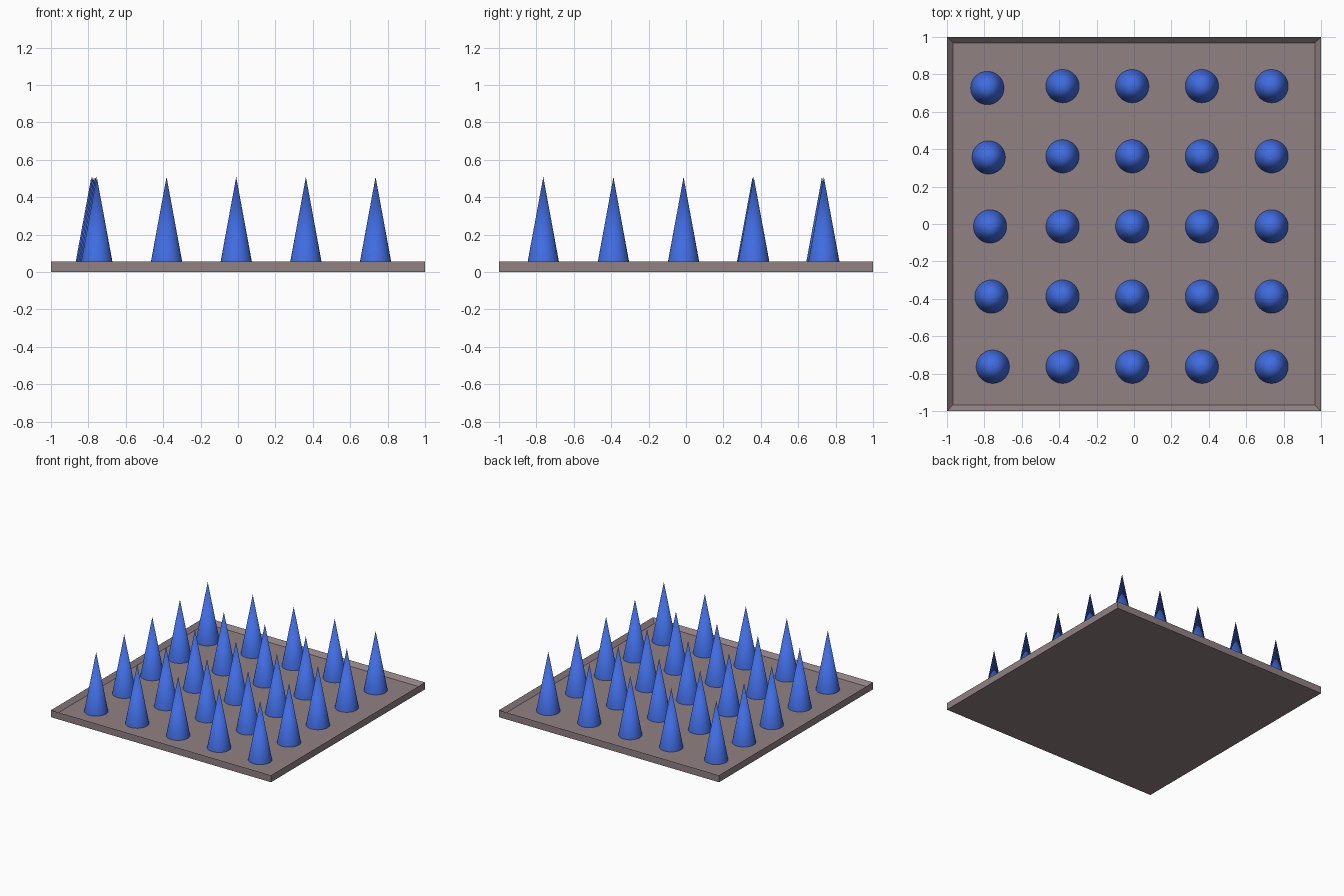
import bpy, bmesh, math

if "Cube" in bpy.data.objects:
    bpy.data.objects.remove(bpy.data.objects["Cube"])


def material(name, color):
    m = bpy.data.materials.new(name)
    m.diffuse_color = (*color, 1)
    m.use_nodes = True
    m.node_tree.nodes["Principled BSDF"].inputs["Base Color"].default_value = m.diffuse_color
    return m


blue = material("blue", (0.05, 0.15, 0.75))
taupe = material("taupe", (0.28, 0.22, 0.225))

RIM_Z, FLOOR_Z, TIP_Z = 0.057, 0.025, 0.508

# Square tray with a thin raised rim around a recessed floor
bm = bmesh.new()
bmesh.ops.create_cube(bm, size=2)
for v in bm.verts:
    v.co.z = RIM_Z if v.co.z > 0 else 0
top = max(bm.faces, key=lambda f: f.calc_center_median().z)
bmesh.ops.inset_region(bm, faces=[top], thickness=0.045)
for v in top.verts:
    v.co.z = FLOOR_Z
mesh = bpy.data.meshes.new("tray")
bm.to_mesh(mesh)
bm.free()
tray = bpy.data.objects.new("tray", mesh)
bpy.context.collection.objects.link(tray)
mesh.materials.append(taupe)

# 5 x 5 spikes; the left column leans slightly off the grid
PITCH = 0.3725
spike_mesh = None
for row in range(5):
    y = -0.763 + row * 0.375
    for col in range(5):
        x = -0.382 + (col - 1) * PITCH
        yy = y
        if col == 0:
            x = -0.755 - row * 0.0073
            yy = y - (0, 0, 0, 0.006, 0.01)[row]
        if spike_mesh is None:
            bpy.ops.mesh.primitive_cone_add(vertices=48, radius1=0.089, radius2=0,
                                            depth=TIP_Z - FLOOR_Z)
            spike = bpy.context.object
            bpy.ops.object.shade_smooth_by_angle(angle=math.radians(40))
            spike_mesh = spike.data
            spike_mesh.materials.append(blue)
        else:
            spike = bpy.data.objects.new("spike", spike_mesh)
            bpy.context.collection.objects.link(spike)
        spike.name = f"spike_{row + 1}_{col + 1}"
        spike.location = (x, yy, (TIP_Z + FLOOR_Z) / 2)
